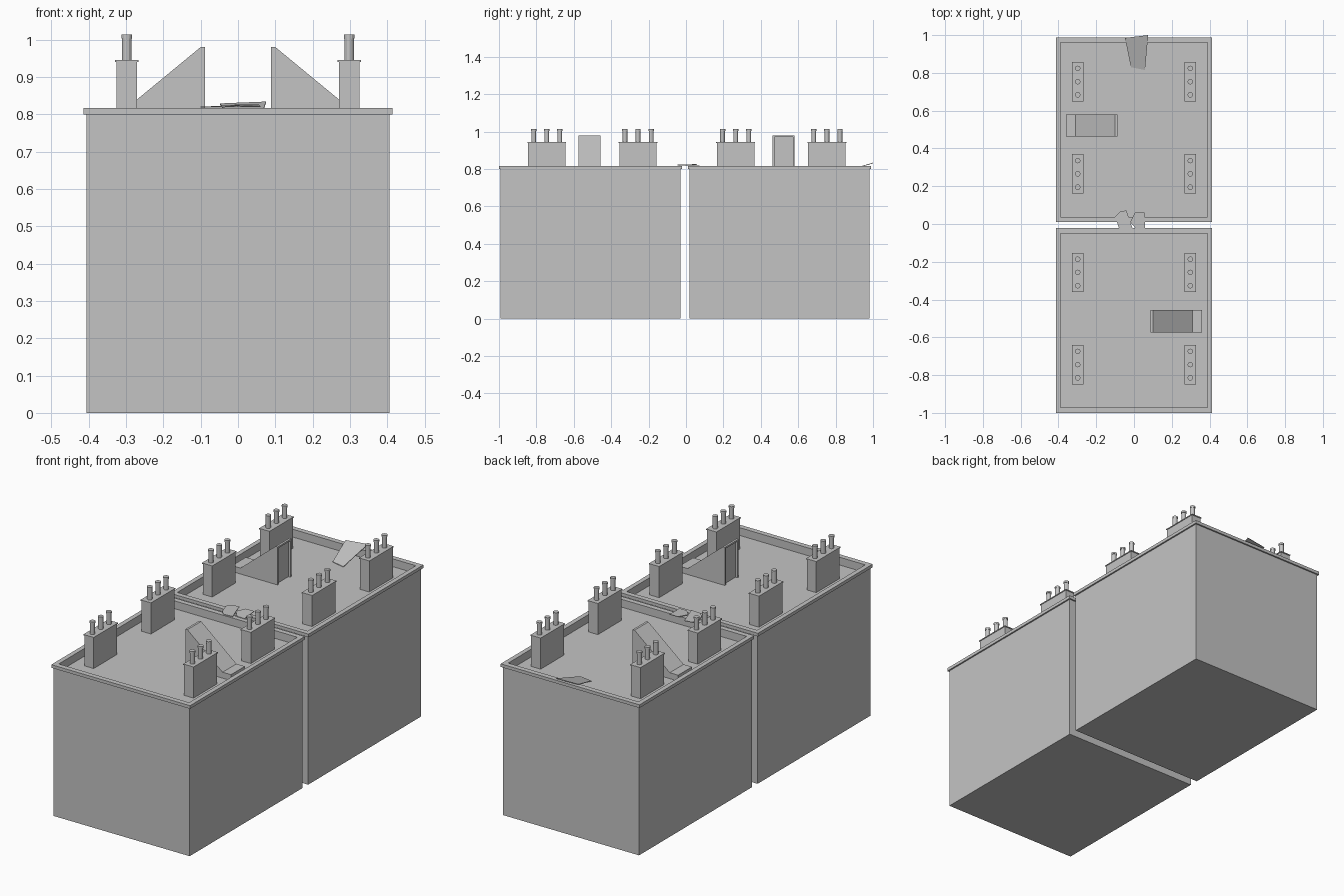
import bpy, bmesh
from mathutils import Matrix, Vector

cube = bpy.data.objects.get("Cube")
if cube:
    bpy.data.objects.remove(cube, do_unlink=True)

grey = bpy.data.materials.new("plain_grey")
grey.use_nodes = True
colour = (0.55, 0.55, 0.55, 1)
grey.diffuse_color = colour
grey.node_tree.nodes["Principled BSDF"].inputs["Base Color"].default_value = colour

ROOF, RIM = 0.775, 0.817


def finish(name, bm):
    bmesh.ops.recalc_face_normals(bm, faces=bm.faces)
    mesh = bpy.data.meshes.new(name)
    bm.to_mesh(mesh)
    bm.free()
    mesh.materials.append(grey)
    ob = bpy.data.objects.new(name, mesh)
    bpy.context.collection.objects.link(ob)
    return ob


def add_box(bm, x, y, z):
    size = Matrix.Diagonal((x[1] - x[0], y[1] - y[0], z[1] - z[0], 1))
    mid = Matrix.Translation((sum(x) / 2, sum(y) / 2, sum(z) / 2))
    bmesh.ops.create_cube(bm, size=1, matrix=mid @ size)


def add_prism(bm, points, offset):
    face = bm.faces.new([bm.verts.new(p) for p in points])
    out = bmesh.ops.extrude_face_region(bm, geom=[face])["geom"]
    moved = [v for v in out if isinstance(v, bmesh.types.BMVert)]
    bmesh.ops.translate(bm, verts=moved, vec=offset)


# Walls, overhanging rim and sunken roof as stacked rectangular loops
def building(name, cy):
    loops = [(0.406, 0.481, 0), (0.406, 0.481, 0.80), (0.414, 0.489, 0.80),
             (0.414, 0.489, RIM), (0.389, 0.461, RIM), (0.389, 0.461, ROOF)]
    bm = bmesh.new()
    rings = [[bm.verts.new((sx * hx, cy + sy * hy, z))
              for sx, sy in ((-1, -1), (1, -1), (1, 1), (-1, 1))]
             for hx, hy, z in loops]
    for low, high in zip(rings, rings[1:]):
        for i in range(4):
            j = (i + 1) % 4
            bm.faces.new((low[i], low[j], high[j], high[i]))
    bm.faces.new(rings[0])
    bm.faces.new(rings[-1])
    finish(name, bm)


# Chimney stack with a thin cap and three lipped pots
def chimney(name, cx, cy):
    bm = bmesh.new()
    add_box(bm, (cx - 0.028, cx + 0.028), (cy - 0.1, cy + 0.1), (ROOF, 0.94))
    add_box(bm, (cx - 0.031, cx + 0.031), (cy - 0.104, cy + 0.104), (0.94, 0.945))
    for k in (-1, 0, 1):
        for r, z, h in ((0.0125, 0.945, 0.06), (0.0145, 1.003, 0.01)):
            bmesh.ops.create_cone(
                bm, cap_ends=True, segments=12, radius1=r, radius2=r, depth=h,
                matrix=Matrix.Translation((cx, cy + k * 0.07, z + h / 2)))
    finish(name, bm)


# Sloping stair hatch with a low foot and a framed door at the tall end
def stair_hatch(name, cy, turn):
    bm = bmesh.new()
    w = 0.059
    profile = [(-0.36, ROOF), (-0.10, ROOF), (-0.10, 0.98), (-0.31, 0.807), (-0.36, 0.807)]
    add_prism(bm, [(x, -w, z) for x, z in profile], (0, 2 * w, 0))
    for side in (-1, 1):
        ys = sorted((side * w, side * (w - 0.009)))
        add_box(bm, (-0.10, -0.088), ys, (ROOF, 0.98))
    add_box(bm, (-0.10, -0.088), (0.009 - w, w - 0.009), (0.971, 0.98))
    if turn:
        bmesh.ops.rotate(bm, verts=bm.verts, cent=(0, 0, 0),
                         matrix=Matrix.Rotation(3.14159265, 3, "Z"))
    bmesh.ops.translate(bm, verts=bm.verts, vec=(0, cy, 0))
    finish(name, bm)


# Thin loose boards
def board(name, points):
    bm = bmesh.new()
    add_prism(bm, [Vector(p) for p in points], (0, 0, 0.003))
    finish(name, bm)


for label, cy, turn in (("front", -0.511, True), ("rear", 0.499, False)):
    building(label + "_building", cy)
    stair_hatch(label + "_stair_hatch", cy + (-0.004 if turn else 0.023), turn)
    for side, sx in (("left", 1), ("right", -1)):
        for end, dy in (("front", -0.244), ("rear", 0.244)):
            mid = cy + dy + 0.0105
            chimney(f"{label}_building_{end}_{side}_chimney", sx * 0.298, mid)

board("gap_board_right", [(-0.10, 0.04, 0.818), (-0.075, 0.065, 0.818), (-0.04, 0.072, 0.819),
                          (-0.025, 0.025, 0.821), (0.0, -0.045, 0.82), (-0.055, -0.045, 0.818),
                          (-0.08, -0.02, 0.818)])
board("gap_board_left", [(0.005, 0.06, 0.823), (0.055, 0.06, 0.823), (0.06, -0.03, 0.819),
                         (0.015, -0.03, 0.819), (-0.02, 0.01, 0.822)])
board("edge_board", [(-0.048, 0.985, 0.826), (0.075, 1.0, 0.831),
                     (0.058, 0.815, 0.776), (-0.016, 0.83, 0.777)])
